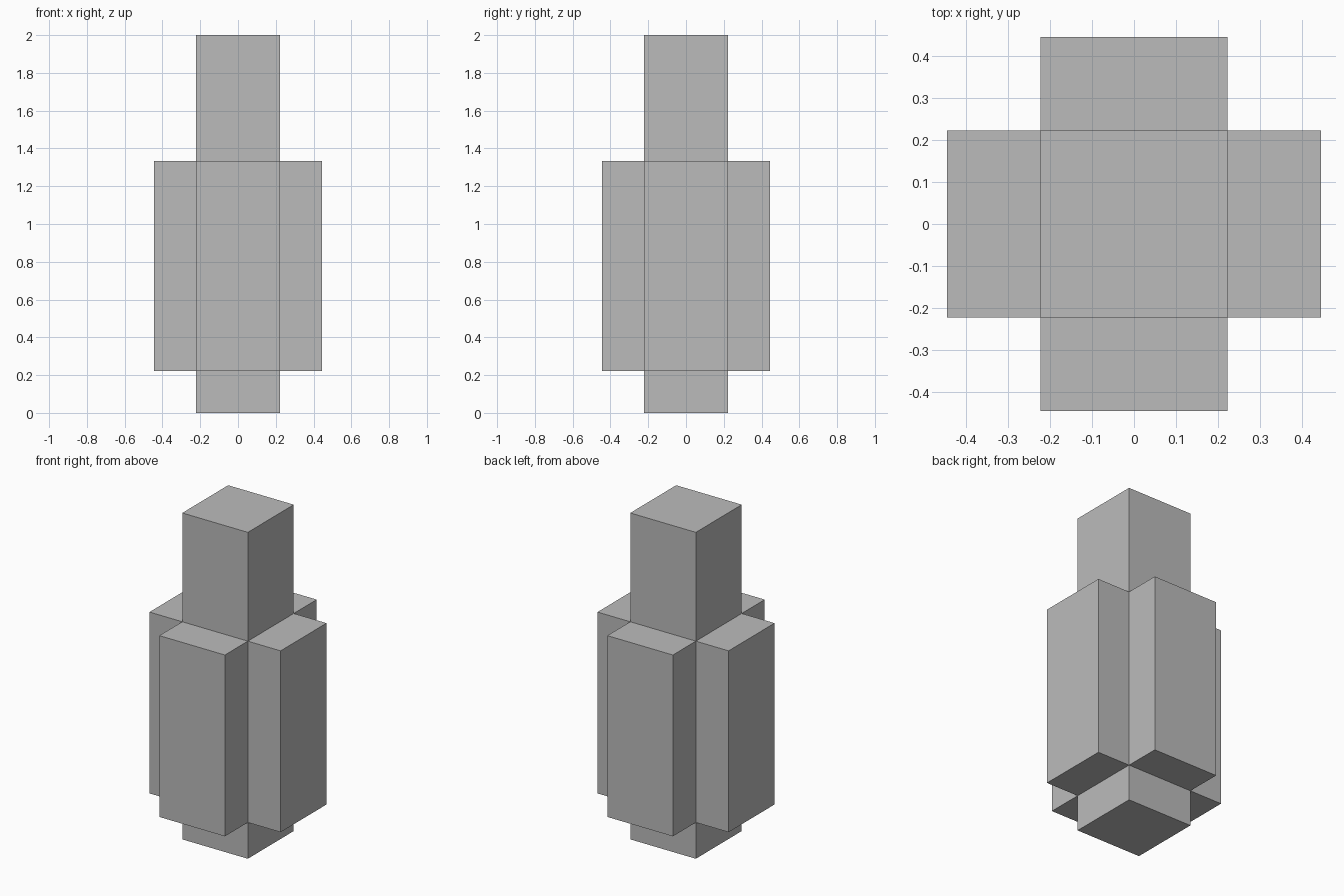
import bpy
from mathutils import Vector

cube = bpy.data.objects.get("Cube")
if cube:
    bpy.data.objects.remove(cube, do_unlink=True)

UNIT = 2 / 9  # the whole model sits on a grid of ninths of its height

grey = bpy.data.materials.new("plain_grey")
grey.use_nodes = True
colour = (0.5, 0.5, 0.5, 1)
grey.diffuse_color = colour
grey.node_tree.nodes["Principled BSDF"].inputs["Base Color"].default_value = colour


def box(name, low, high):
    """Add a box between two corners given in grid units."""
    low, high = Vector(low) * UNIT, Vector(high) * UNIT
    bpy.ops.mesh.primitive_cube_add(size=1, location=(low + high) / 2)
    obj = bpy.context.object
    obj.name = name
    for vert in obj.data.vertices:
        vert.co *= high - low
    obj.data.materials.append(grey)
    return obj


# Central column, full height
box("central_column", (-1, -1, 0), (1, 1, 9))

# Four side blocks, one against each face of the column
sides = {"left": (1, 0), "right": (-1, 0), "back": (0, 1), "front": (0, -1)}
for side, (dx, dy) in sides.items():
    half_x, half_y = (0.5, 1) if dx else (1, 0.5)
    cx, cy = 1.5 * dx, 1.5 * dy
    box(side + "_block", (cx - half_x, cy - half_y, 1), (cx + half_x, cy + half_y, 6))
